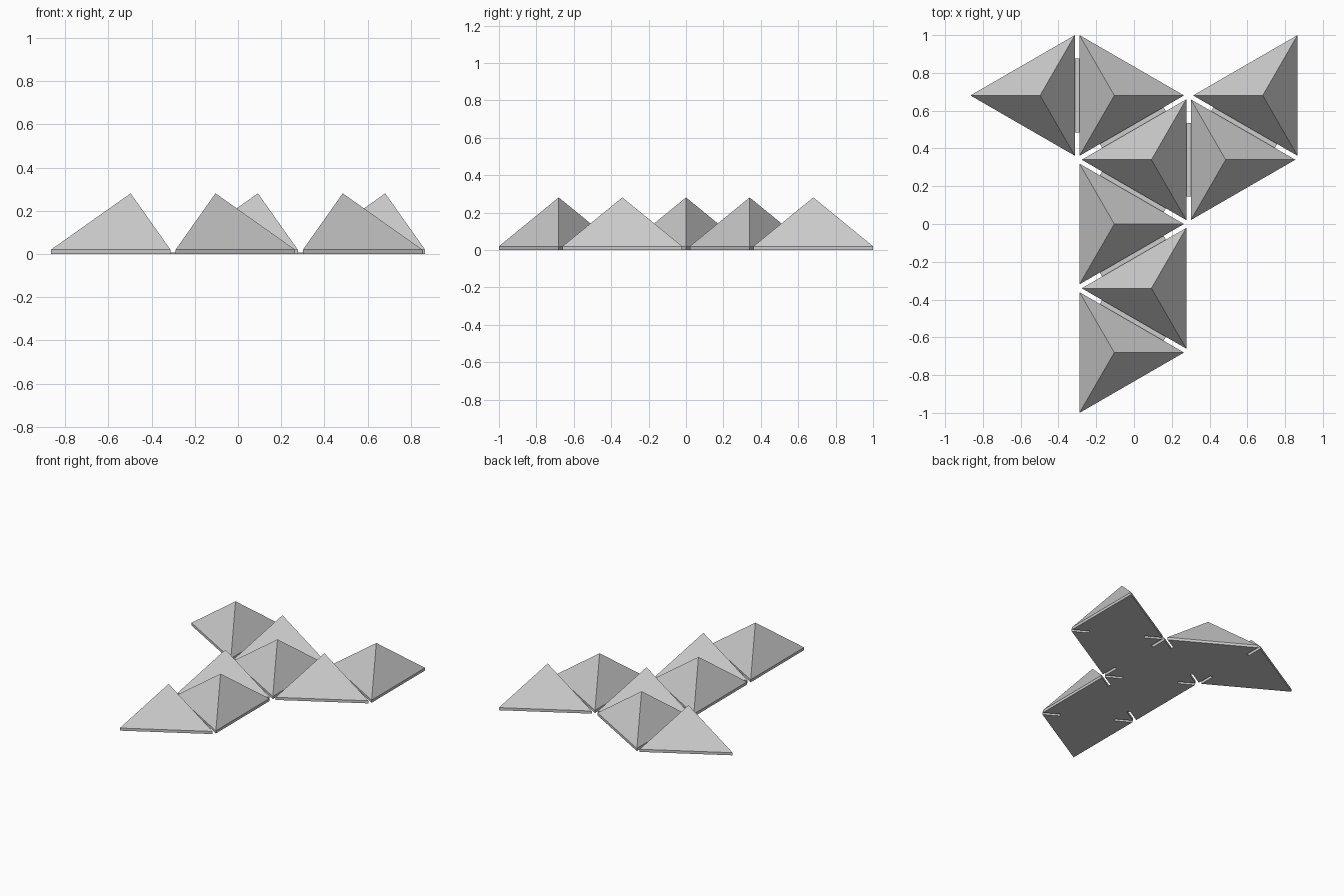
import bpy
import bmesh
from math import sqrt, cos, sin, pi
from mathutils import Vector

cube = bpy.data.objects.get("Cube")
if cube:
    bpy.data.objects.remove(cube, do_unlink=True)

# Triangular grid dimensions
GAP = 0.012                               # half the gap between tiles
SIDE = (2 + 2 * sqrt(3) * GAP) / 3        # grid triangle side
HEIGHT = SIDE * sqrt(3) / 2               # grid triangle height
BASE_X = -(HEIGHT + GAP) / 2              # first column line
INRADIUS = HEIGHT / 3 - GAP               # tile inradius after the gap
PLATE = 0.02                              # straight rim height
APEX = PLATE + INRADIUS * sqrt(2)         # octahedron half dihedral slope
HINGE_LENGTH, HINGE_THICK = 0.39, 0.006

grey = bpy.data.materials.new("plain grey")
grey.use_nodes = True
colour = (0.6, 0.6, 0.6, 1)
grey.diffuse_color = colour
grey.node_tree.nodes["Principled BSDF"].inputs["Base Color"].default_value = colour


def add_object(name, mesh, location, angle):
    obj = bpy.data.objects.new(name, mesh)
    obj.location = location
    obj.rotation_euler.z = angle
    bpy.context.collection.objects.link(obj)
    return obj


def make_mesh(name, bm):
    bmesh.ops.recalc_face_normals(bm, faces=bm.faces)
    mesh = bpy.data.meshes.new(name)
    bm.to_mesh(mesh)
    bm.free()
    mesh.materials.append(grey)
    return mesh


# Tile: triangular rim with a pyramid on top, tip towards +x
bm = bmesh.new()
corners = [(2 * INRADIUS * cos(a), 2 * INRADIUS * sin(a))
           for a in (0, 2 * pi / 3, 4 * pi / 3)]
low = [bm.verts.new((x, y, 0)) for x, y in corners]
rim = [bm.verts.new((x, y, PLATE)) for x, y in corners]
top = bm.verts.new((0, 0, APEX))
bm.faces.new(low)
for i in range(3):
    j = (i + 1) % 3
    bm.faces.new((low[i], low[j], rim[j], rim[i]))
    bm.faces.new((rim[i], rim[j], top))
tile_mesh = make_mesh("pyramid_tile", bm)

# Hinge: thin strip bridging the gap, long side along y
bm = bmesh.new()
bmesh.ops.create_cube(bm, size=1)
bmesh.ops.scale(bm, vec=(2 * GAP, HINGE_LENGTH, HINGE_THICK), verts=bm.verts)
bmesh.ops.translate(bm, vec=(0, 0, HINGE_THICK / 2), verts=bm.verts)
hinge_mesh = make_mesh("hinge_strip", bm)

# Net layout: column line, pointing direction, row in side lengths
layout = [(0, -1, 1), (0, 1, 1), (1, -1, 0.5), (1, 1, 0.5),
          (2, -1, 1), (0, 1, 0), (1, -1, -0.5), (0, 1, -1)]
centres = []
for column, way, row in layout:
    centre = Vector((BASE_X + column * HEIGHT + way * HEIGHT / 3, row * SIDE, 0))
    centres.append(centre)
    add_object("pyramid_tile", tile_mesh, centre, 0 if way > 0 else pi)

# A hinge between every pair of tiles that share an edge
for i, a in enumerate(centres):
    for b in centres[i + 1:]:
        step = b - a
        if step.length < HEIGHT * 0.7:
            angle = Vector((1, 0)).angle_signed(step.to_2d())
            add_object("hinge_strip", hinge_mesh, (a + b) / 2, -angle)
